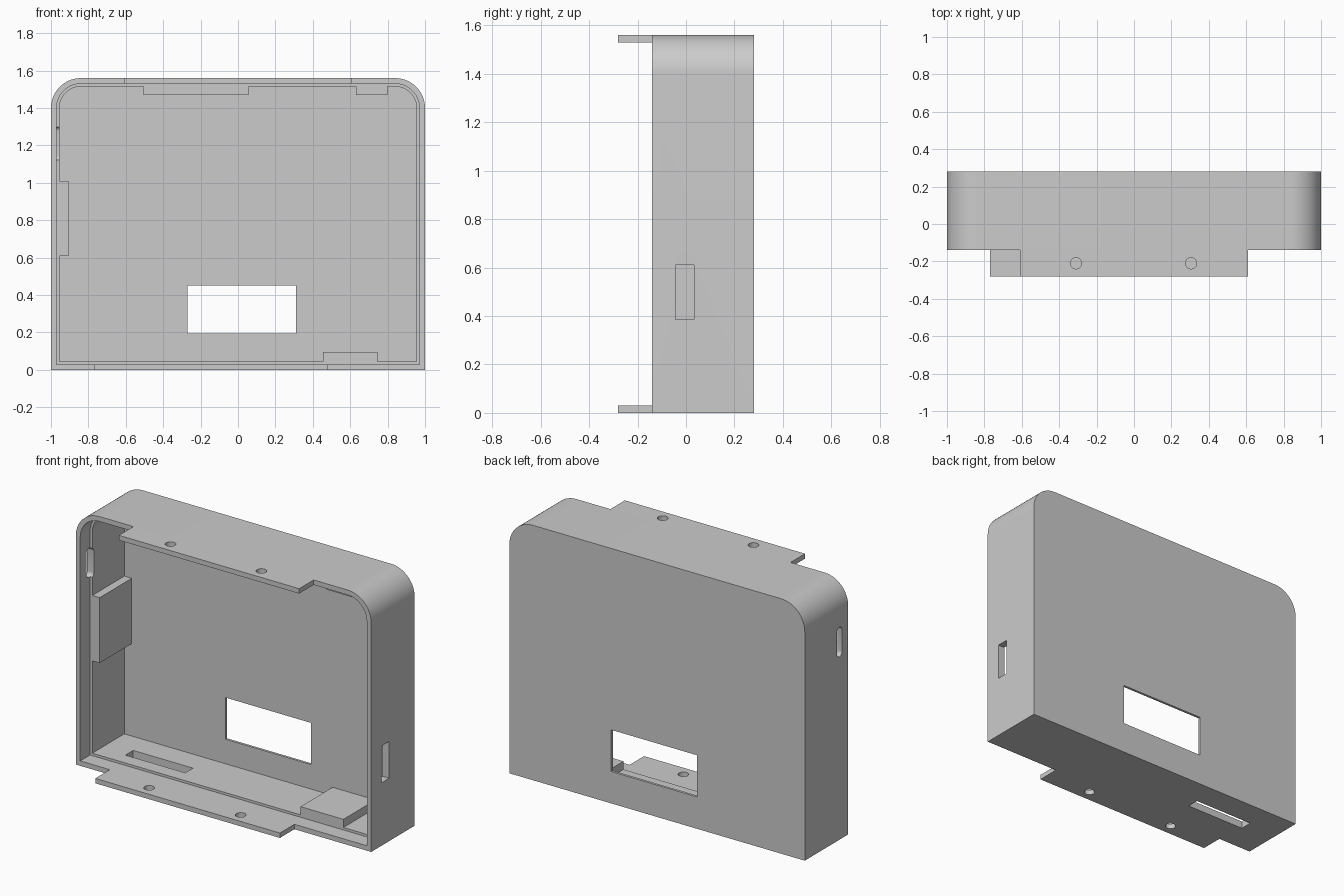
import bpy, bmesh, math

cube = bpy.data.objects.get("Cube")
if cube:
    bpy.data.objects.remove(cube, do_unlink=True)

WIDTH, HEIGHT, RADIUS = 2.0, 1.56, 0.16
FRONT, LEDGE, BACK_IN, BACK = -0.14, -0.045, 0.265, 0.28
RIM, WALL = 0.03, 0.045

grey = bpy.data.materials.new("plain grey")
grey.use_nodes = True
grey.diffuse_color = (0.6, 0.6, 0.6, 1)
grey.node_tree.nodes["Principled BSDF"].inputs["Base Color"].default_value = (0.6, 0.6, 0.6, 1)


def prism(name, outline, axis, low, high):
    """Extrude a 2D outline along one axis."""
    place = {"x": lambda a, b, t: (t, a, b),
             "y": lambda a, b, t: (a, t, b),
             "z": lambda a, b, t: (a, b, t)}[axis]
    bm = bmesh.new()
    rings = [[bm.verts.new(place(a, b, t)) for a, b in outline] for t in (low, high)]
    bm.faces.new(rings[0])
    bm.faces.new(rings[1])
    n = len(outline)
    for i in range(n):
        j = (i + 1) % n
        bm.faces.new((rings[0][i], rings[0][j], rings[1][j], rings[1][i]))
    bmesh.ops.recalc_face_normals(bm, faces=bm.faces)
    mesh = bpy.data.meshes.new(name)
    bm.to_mesh(mesh)
    bm.free()
    mesh.materials.append(grey)
    obj = bpy.data.objects.new(name, mesh)
    bpy.context.collection.objects.link(obj)
    return obj


def box(name, x, y, z):
    outline = [(x[0], z[0]), (x[1], z[0]), (x[1], z[1]), (x[0], z[1])]
    return prism(name, outline, "y", *y)


def arc(cx, cy, r, start, end, steps=14):
    angles = [math.radians(start + (end - start) * i / steps) for i in range(steps + 1)]
    return [(cx + r * math.cos(a), cy + r * math.sin(a)) for a in angles]


def case_outline(inset):
    """Square bottom corners, rounded top corners."""
    half, r = WIDTH / 2 - inset, RADIUS - inset
    cx, cz = WIDTH / 2 - RADIUS, HEIGHT - RADIUS
    return ([(-half, inset), (half, inset)]
            + arc(cx, cz, r, 0, 90) + arc(-cx, cz, r, 90, 180))


def cut(obj, cutters):
    bpy.context.view_layer.objects.active = obj
    for cutter in cutters:
        cutter.hide_render = True
        mod = obj.modifiers.new("cut", "BOOLEAN")
        mod.operation, mod.solver, mod.object = "DIFFERENCE", "EXACT", cutter
        bpy.ops.object.modifier_apply(modifier=mod.name)
        bpy.data.objects.remove(cutter, do_unlink=True)


def smooth(obj):
    bpy.ops.object.select_all(action="DESELECT")
    obj.select_set(True)
    bpy.context.view_layer.objects.active = obj
    bpy.ops.object.shade_smooth_by_angle(angle=math.radians(30))


# Open-fronted case with a stepped rim
case = prism("case_shell", case_outline(0), "y", FRONT, BACK)
rounded_slot = arc(-0.055, 1.275, 0.025, 0, 180, 12) + arc(-0.055, 1.145, 0.025, 180, 360, 12)
cut(case, [
    prism("cavity_cutter", case_outline(WALL), "y", -0.4, BACK_IN),
    prism("rim_cutter", case_outline(RIM), "y", -0.4, LEDGE),
    box("window_cutter", (-0.27, 0.31), (0.2, 0.4), (0.195, 0.45)),
    box("right_slot_cutter", (0.9, 1.1), (LEDGE + 0.002, 0.033), (0.385, 0.61)),
    box("bottom_slot_cutter", (-0.79, -0.385), (0.04, 0.115), (-0.1, 0.1)),
    prism("left_slot_cutter", rounded_slot, "x", -1.1, -0.9),
])
smooth(case)

# Screw tabs that extend forward from the top and bottom walls
for name, x, z, holes in (
        ("top_tab", (-0.61, 0.61), (HEIGHT - RIM, HEIGHT), (-0.31, 0.305)),
        ("bottom_tab", (-0.77, 0.48), (0, RIM), (-0.455, 0.165))):
    tab = box(name, x, (-0.28, FRONT), z)
    cut(tab, [prism("hole_cutter", arc(hx, -0.21, 0.03, 0, 345, 23), "z", z[0] - 0.1, z[1] + 0.1)
              for hx in holes])
    smooth(tab)

# Raised pads on the inner walls
top_in = HEIGHT - WALL
for name, x, z in (
        ("left_wall_pad", (-0.957, -0.905), (0.61, 1.01)),
        ("top_wide_pad", (-0.505, 0.055), (1.47, top_in + 0.002)),
        ("top_narrow_pad", (0.63, 0.80), (1.47, top_in + 0.002)),
        ("bottom_pad", (0.455, 0.745), (WALL - 0.002, 0.095))):
    box(name, x, (LEDGE, BACK_IN + 0.002), z)
